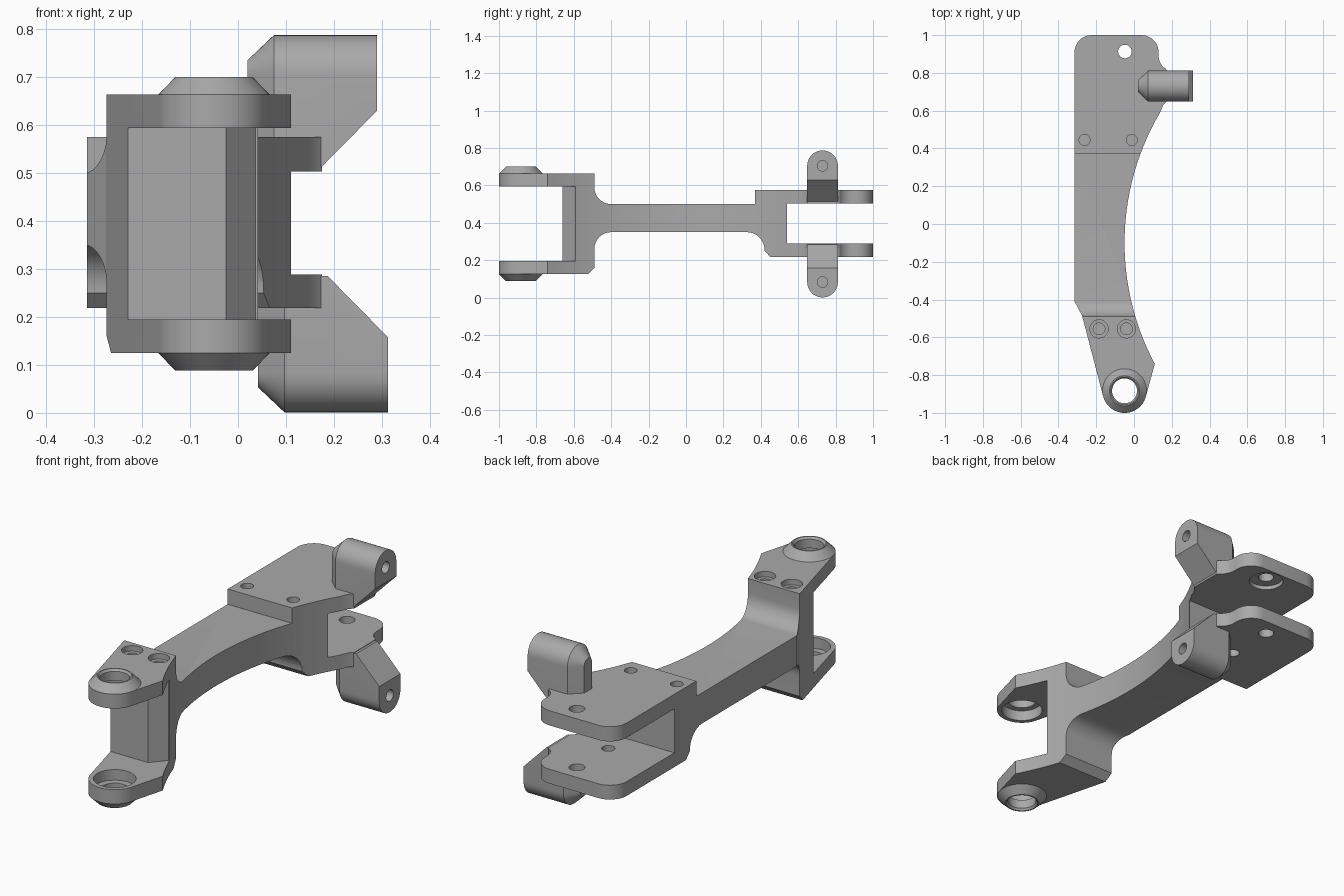
import bpy, bmesh, math

if "Cube" in bpy.data.objects:
    bpy.data.objects.remove(bpy.data.objects["Cube"])

grey = bpy.data.materials.new("cast_grey")
grey.diffuse_color = (0.40, 0.40, 0.40, 1)
grey.use_nodes = True
grey.node_tree.nodes["Principled BSDF"].inputs["Base Color"].default_value = grey.diffuse_color


def make(name, bm):
    bmesh.ops.recalc_face_normals(bm, faces=bm.faces)
    me = bpy.data.meshes.new(name)
    bm.to_mesh(me)
    bm.free()
    me.materials.append(grey)
    ob = bpy.data.objects.new(name, me)
    bpy.context.collection.objects.link(ob)
    return ob


def loft(name, rings):
    """Closed solid through rings of equal point count."""
    bm = bmesh.new()
    vs = [[bm.verts.new(p) for p in r] for r in rings]
    n = len(vs[0])
    for a, b in zip(vs, vs[1:]):
        for i in range(n):
            j = (i + 1) % n
            bm.faces.new((a[i], a[j], b[j], b[i]))
    bm.faces.new(vs[0])
    bm.faces.new(vs[-1])
    return make(name, bm)


def arc(cx, cy, r, a0, a1, n=8):
    return [(cx + r * math.cos(math.radians(a0 + (a1 - a0) * i / n)),
             cy + r * math.sin(math.radians(a0 + (a1 - a0) * i / n))) for i in range(n + 1)]


def prism_z(name, pts, z0, z1):
    return loft(name, [[(x, y, z) for x, y in pts] for z in (z0, z1)])


def turned(name, cx, cy, steps, n=40):
    """Stack of (z, radius) circles about a vertical axis."""
    return loft(name, [[(x, y, z) for x, y in arc(cx, cy, r, 0, 360, n)[:-1]] for z, r in steps])


def boolean(ob, other, op):
    m = ob.modifiers.new(op.lower(), 'BOOLEAN')
    m.operation, m.object, m.solver = op, other, 'EXACT'
    bpy.context.view_layer.objects.active = ob
    bpy.ops.object.modifier_apply(modifier=m.name)
    bpy.data.objects.remove(other, do_unlink=True)


# side profile (y, z): front fork, beam, rear fork
side = [(-1.1, 0.125), (-0.525, 0.125), (-0.49, 0.16)]
side += arc(-0.40, 0.26, 0.09, 180, 90)
side += arc(0.325, 0.255, 0.095, 90, 0)
side += [(0.42, 0.25), (0.45, 0.218), (1.1, 0.218), (1.1, 0.288), (0.54, 0.288),
         (0.54, 0.503), (1.1, 0.503), (1.1, 0.575), (0.37, 0.575), (0.37, 0.50)]
side += arc(-0.40, 0.59, 0.09, 270, 180)
side += [(-0.49, 0.663), (-1.1, 0.663), (-1.1, 0.593), (-0.66, 0.593),
         (-0.66, 0.195), (-1.1, 0.195)]
body = loft("arm_body", [[(x, y, z) for y, z in side] for x in (-0.5, 0.5)])

# plan outline (x, y)
plan = [(-0.315, -0.41)]
plan += arc(-0.225, 0.91, 0.09, 180, 90)
plan += arc(0.04, 0.91, 0.09, 90, 0)
plan += arc(0.21, 0.89, 0.08, 180, 240, 6)
plan += [(0.175, 0.81), (0.175, 0.65), (0.155, 0.63)]
a = math.degrees(math.asin(0.69 / 1.36))
plan += arc(1.31, -0.10, 1.36, 180 - a, 180 + 28.08, 36)
plan += arc(-0.05, -0.883, 0.117, -12, -166, 24)
plan += [(-0.275, -0.485)]
boolean(body, prism_z("plan_solid", plan, 0, 1), 'INTERSECT')

# slanted corner on the web between the front arms
boolean(body, prism_z("web_corner", [(-0.025, -0.67), (-0.025, -0.66), (0.036, -0.59),
                                     (0.3, -0.59), (0.3, -0.67)], 0.195, 0.593), 'DIFFERENCE')

# conical bosses on the front arms, mirrored about mid height
MID = 0.394
for s in (1, -1):
    def zz(z):
        return MID + s * (z - MID)
    boolean(body, turned("boss", -0.05, -0.883, [(zz(0.63), 0.1168), (zz(0.663), 0.1168),
                                                 (zz(0.70), 0.08)]), 'UNION')
    boolean(body, turned("bore", -0.05, -0.883, [(zz(0.5), 0.095), (zz(0.645), 0.095),
                                                 (zz(0.646), 0.066), (zz(0.69), 0.066),
                                                 (zz(0.71), 0.082)]), 'DIFFERENCE')

# bolt holes in the front web and rear step
for x in (-0.185, -0.04):
    boolean(body, turned("bolt_hole", x, -0.555, [(0.54, 0.031), (0.635, 0.031), (0.636, 0.048),
                                                  (0.70, 0.048)], 28), 'DIFFERENCE')
for x in (-0.262, -0.012):
    boolean(body, turned("step_hole", x, 0.445, [(0.50, 0.029), (0.65, 0.029)], 24), 'DIFFERENCE')

# holes through the rear plates, with a recess under the upper one
boolean(body, turned("plate_hole", -0.048, 0.913, [(0.1, 0.036), (0.7, 0.036)], 28), 'DIFFERENCE')
boolean(body, turned("lower_hole", -0.048, 0.67, [(0.1, 0.03), (0.4, 0.03)], 24), 'DIFFERENCE')
boolean(body, turned("recess", -0.048, 0.913, [(0.45, 0.08), (0.523, 0.08)], 36), 'DIFFERENCE')


# rounded side lugs with a chamfered inner end and a 45 degree outer underside
def lug(name, dx, flip):
    def ring(x, bottom, r):
        pts = [(0.73 + r, bottom)] + arc(0.73, 0.705, r, 0, 180, 20) + [(0.73 - r, bottom)]
        return [(x + dx, y, 0.788 - z if flip else z) for y, z in pts]
    ob = loft(name, [ring(0.02, 0.503, 0.03), ring(0.075, 0.503, 0.082),
                     ring(0.165, 0.503, 0.082), ring(0.29, 0.63, 0.082)])
    hz = 0.083 if flip else 0.705
    hole = loft("lug_hole", [[(x, y, z) for y, z in arc(0.73, hz, 0.028, 0, 360, 24)[:-1]]
                             for x in (dx + 0.15, 0.5)])
    boolean(ob, hole, 'DIFFERENCE')
    return ob


parts = [body, lug("upper_lug", 0.0, False), lug("lower_lug", 0.022, True)]

# smooth curved faces, keep edges sharp
for ob in parts:
    bpy.ops.object.select_all(action='DESELECT')
    ob.select_set(True)
    bpy.context.view_layer.objects.active = ob
    bpy.ops.object.shade_smooth_by_angle(angle=math.radians(25))
